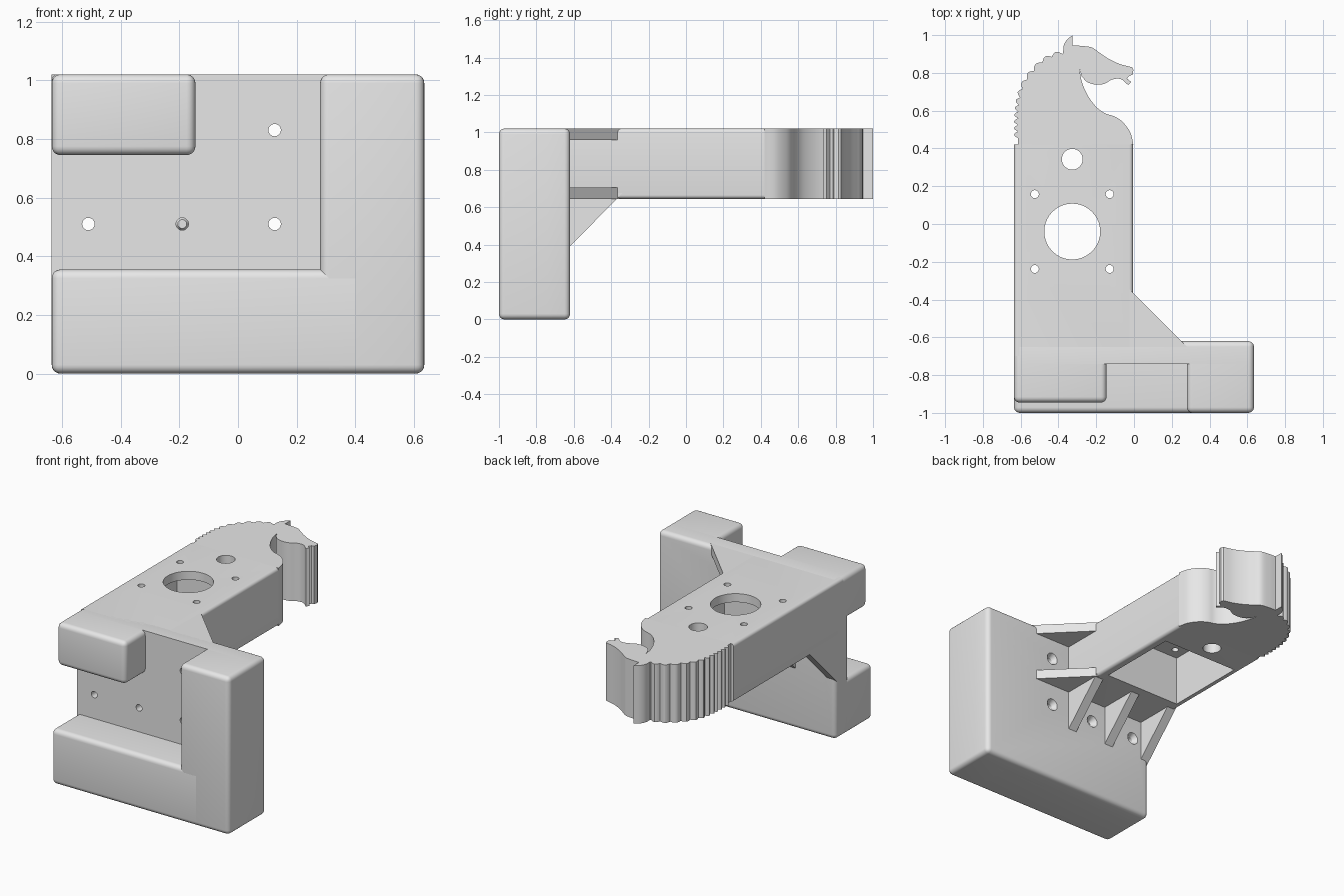
import bpy, bmesh, math
from mathutils import Matrix, Vector

default = bpy.data.objects.get("Cube")
if default:
    bpy.data.objects.remove(default, do_unlink=True)

grey = bpy.data.materials.new("matte_grey")
grey.use_nodes = True
COLOUR = (0.8, 0.8, 0.8, 1.0)
grey.diffuse_color = COLOUR
for node in grey.node_tree.nodes:
    if node.type == 'BSDF_PRINCIPLED':
        node.inputs["Base Color"].default_value = COLOUR

parts = []


def finish(bm, name, keep=True):
    bmesh.ops.recalc_face_normals(bm, faces=bm.faces[:])
    mesh = bpy.data.meshes.new(name)
    bm.to_mesh(mesh)
    bm.free()
    mesh.materials.append(grey)
    obj = bpy.data.objects.new(name, mesh)
    bpy.context.collection.objects.link(obj)
    if keep:
        parts.append(obj)
    return obj


def box(name, lo, hi, radius=0.0, rounded=lambda mid, along: True, keep=True):
    """Box between two corners; edges chosen by the rule are rounded."""
    lo, hi = Vector(lo), Vector(hi)
    bm = bmesh.new()
    bmesh.ops.create_cube(bm, size=1)
    for v in bm.verts:
        v.co = Vector([(lo[i] + hi[i]) / 2 + v.co[i] * (hi[i] - lo[i]) for i in range(3)])
    if radius:
        edges = []
        for e in bm.edges:
            a, b = e.verts[0].co, e.verts[1].co
            along = max(range(3), key=lambda i: abs(a[i] - b[i]))
            if rounded((a + b) / 2, along):
                edges.append(e)
        bmesh.ops.bevel(bm, geom=edges, offset=radius, segments=5, profile=0.5,
                        affect='EDGES', clamp_overlap=True)
    return finish(bm, name, keep)


def prism(name, outline, axis, lo, hi):
    """Extrude a closed outline along x (outline in y, z) or z (outline in x, y)."""
    bm = bmesh.new()
    place = (lambda a, b, h: (h, a, b)) if axis == 'X' else (lambda a, b, h: (a, b, h))
    face = bm.faces.new([bm.verts.new(place(a, b, lo)) for a, b in outline])
    grown = bmesh.ops.extrude_face_region(bm, geom=[face])
    moved = [g for g in grown["geom"] if isinstance(g, bmesh.types.BMVert)]
    bmesh.ops.translate(bm, verts=moved, vec=place(0, 0, hi - lo))
    return finish(bm, name)


def cone(centre, r1, r2, depth, turn=0.0):
    bm = bmesh.new()
    bmesh.ops.create_cone(bm, cap_ends=True, segments=40, radius1=r1, radius2=r2, depth=depth,
                          matrix=Matrix.Translation(centre) @ Matrix.Rotation(turn, 4, 'X'))
    return finish(bm, "cutter", keep=False)


def cut(target, cutter):
    cutter.hide_render = True
    mod = target.modifiers.new("cut", 'BOOLEAN')
    mod.operation, mod.solver, mod.object = 'DIFFERENCE', 'EXACT', cutter
    graph = bpy.context.evaluated_depsgraph_get()
    graph.update()
    mesh = bpy.data.meshes.new_from_object(target.evaluated_get(graph))
    target.modifiers.clear()
    target.data = mesh
    bpy.data.objects.remove(cutter, do_unlink=True)


def spline(pts, steps=5):
    """Smooth line through the points."""
    p = [Vector(q) for q in pts]
    p = [2 * p[0] - p[1]] + p + [2 * p[-1] - p[-2]]
    out = []
    for i in range(1, len(p) - 2):
        a, b, c, d = p[i - 1:i + 3]
        for k in range(steps):
            t = k / steps
            out.append(0.5 * (2 * b + (c - a) * t + (2 * a - 5 * b + 4 * c - d) * t ** 2
                              + (3 * b - a - 3 * c + d) * t ** 3))
    return out + [p[-2]]


SIDE, TOP, LOW = 0.635, 1.02, 0.645
FRONT, WALL, BACK = -1.0, -0.74, -0.62
R = 0.03

# Mounting block: back wall, lower ledge and tall column
wall = box("back_wall", (-SIDE, WALL, 0), (SIDE, BACK, TOP), R,
           lambda m, along: along == 1 or m.y > BACK - 0.01)
box("lower_ledge", (-SIDE, FRONT, 0), (0.4, WALL, 0.355), R,
    lambda m, along: m.y < WALL - 0.01 and m.x < 0.39)
box("tall_column", (0.28, FRONT, 0), (SIDE, WALL, TOP), R,
    lambda m, along: m.y < WALL - 0.01)

# Countersunk screw holes in the wall
for x, z in ((-0.51, 0.51), (-0.19, 0.51), (0.125, 0.51), (0.125, 0.83)):
    cut(wall, cone((x, -0.68, z), 0.021, 0.021, 0.3, math.pi / 2))
    cut(wall, cone((x, BACK - 0.015, z), 0.045, 0.015, 0.05, math.pi / 2))

# Front stub and long arm
box("front_stub", (-SIDE, -0.945, 0.745), (-0.145, WALL, TOP), R,
    lambda m, along: m.y < WALL - 0.01)
arm = box("arm", (-SIDE, -0.7, LOW), (-0.005, 0.42, TOP), 0.02,
          lambda m, along: along == 1)

# Motor pocket, shaft bore, bolt holes and hanging hole
CX, CY = -0.327, -0.04
cut(arm, box("cutter", (CX - 0.27, CY - 0.27, 0.5), (CX + 0.27, CY + 0.27, 0.965), keep=False))
cut(arm, cone((CX, CY, TOP), 0.148, 0.148, 0.3))
for sx in (-1, 1):
    for sy in (-1, 1):
        cut(arm, cone((CX + sx * 0.198, CY + sy * 0.198, TOP), 0.021, 0.021, 0.3))
cut(arm, cone((CX, 0.343, 0.83), 0.055, 0.055, 0.6))

# Bracing: two flat gussets beside the arm, three ribs below it
for name, z in (("upper_gusset", TOP - 0.06), ("lower_gusset", LOW)):
    prism(name, [(-0.03, -0.34), (0.285, -0.655), (-0.03, -0.655)], 'Z', z, z + 0.06)
for name, x in (("right_rib", -SIDE), ("middle_rib", -0.35), ("left_rib", -0.065)):
    prism(name, [(-0.34, 0.675), (-0.65, 0.36), (-0.65, 0.675)], 'X', x, x + 0.06)

# Horse head outline: chest, jaw, muzzle, face, ear and scalloped mane
chest = spline([(-0.003, 0.42), (-0.02, 0.485), (-0.06, 0.54), (-0.105, 0.57), (-0.155, 0.587),
                (-0.205, 0.625), (-0.25, 0.69), (-0.278, 0.76), (-0.288, 0.82)])
jaw = spline([(-0.276, 0.78), (-0.245, 0.75), (-0.2, 0.738), (-0.155, 0.743),
              (-0.115, 0.765), (-0.07, 0.767), (-0.03, 0.735)])
muzzle = [(-0.015, 0.752), (-0.037, 0.77), (-0.025, 0.785), (-0.008, 0.79), (-0.003, 0.815)]
face = spline([(-0.01, 0.83), (-0.075, 0.847), (-0.14, 0.878), (-0.19, 0.912),
               (-0.225, 0.935), (-0.28, 0.943), (-0.325, 0.945)])
ear = spline([(-0.325, 1.0), (-0.355, 0.975), (-0.372, 0.945), (-0.375, 0.905)], 3)
notches = [Vector(q) for q in (
    (-0.38, 0.9), (-0.435, 0.885), (-0.485, 0.855), (-0.53, 0.81), (-0.565, 0.765),
    (-0.59, 0.715), (-0.603, 0.67), (-0.61, 0.63), (-0.613, 0.595), (-0.615, 0.56),
    (-0.615, 0.525), (-0.615, 0.49), (-0.615, 0.455))]
mane = []
for a, b in zip(notches, notches[1:]):
    d = b - a
    out = Vector((d.y, -d.x)).normalized()
    for k in range(6):
        t = k / 6
        mane.append(a + d * t + out * 0.02 * math.sin(math.pi * t))
mane += [notches[-1], (-0.615, 0.42)]
prism("horse_head", chest + jaw + muzzle + face + ear + mane, 'Z', LOW, TOP)

# Smooth rounded surfaces, sharp edges kept
bpy.ops.object.select_all(action='DESELECT')
for obj in parts:
    obj.select_set(True)
bpy.context.view_layer.objects.active = parts[0]
bpy.ops.object.shade_smooth_by_angle(angle=math.radians(30))
